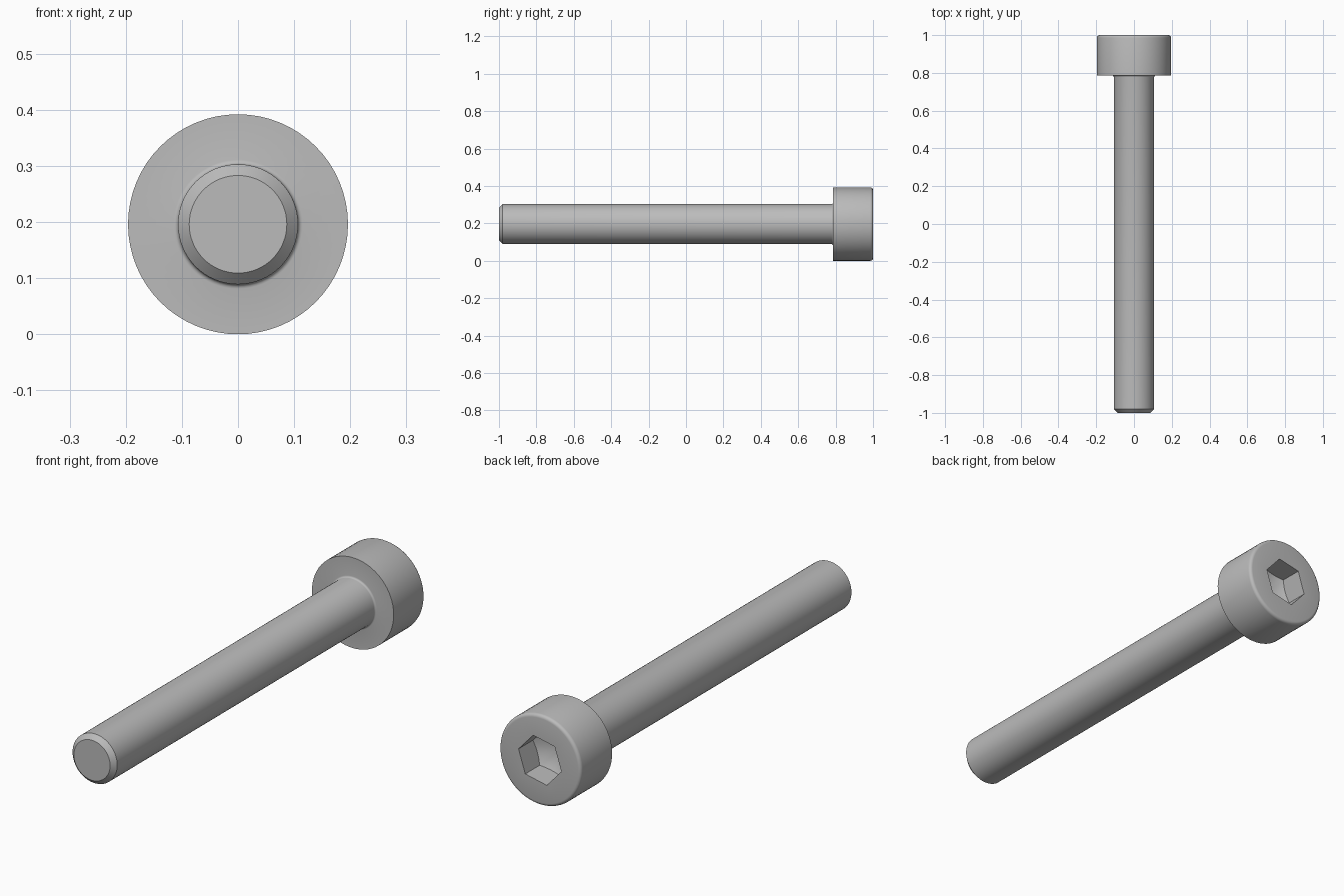
import bpy, bmesh, math
from mathutils import Matrix, Vector

cube = bpy.data.objects.get("Cube")
if cube:
    bpy.data.objects.remove(cube, do_unlink=True)

HEAD_R, SHANK_R = 0.196, 0.107
HEAD_Y, TOP_Y = 0.786, 1.0
AXIS = Vector((0, 0, HEAD_R))

steel = bpy.data.materials.new("steel grey")
steel.use_nodes = True
colour = (0.5, 0.5, 0.5, 1)
steel.diffuse_color = colour
steel.node_tree.nodes["Principled BSDF"].inputs["Base Color"].default_value = colour


def lathe(name, profile, sides):
    """Closed solid turned about the bolt axis from (radius, y) points."""
    bm = bmesh.new()
    verts = [bm.verts.new(AXIS + Vector((r, y, 0))) for r, y in profile]
    edges = [bm.edges.new(pair) for pair in zip(verts, verts[1:])]
    bmesh.ops.spin(bm, geom=verts + edges, cent=AXIS, axis=(0, 1, 0),
                   angle=math.tau, steps=sides, use_merge=True)
    bmesh.ops.remove_doubles(bm, verts=bm.verts, dist=1e-5)
    bmesh.ops.recalc_face_normals(bm, faces=bm.faces)
    mesh = bpy.data.meshes.new(name)
    bm.to_mesh(mesh)
    bm.free()
    mesh.materials.append(steel)
    obj = bpy.data.objects.new(name, mesh)
    bpy.context.collection.objects.link(obj)
    return obj


def arc(r, y, radius, start, end, steps=4):
    """Quarter-round profile points about the centre (r, y)."""
    angles = [math.radians(start + (end - start) * i / steps) for i in range(steps + 1)]
    return [(r + radius * math.cos(a), y + radius * math.sin(a)) for a in angles]


def combine(target, cutter, operation):
    mod = target.modifiers.new("cut", "BOOLEAN")
    mod.operation, mod.object, mod.solver = operation, cutter, "EXACT"
    bpy.context.view_layer.objects.active = target
    bpy.ops.object.modifier_apply(modifier=mod.name)
    bpy.data.objects.remove(cutter, do_unlink=True)


# Chamfered tip, shank, under-head fillet and head with a rounded rim
fillet, rim = 0.008, 0.014
profile = [(0, -1), (0.087, -1), (SHANK_R, -0.98)]
profile += arc(SHANK_R + fillet, HEAD_Y - fillet, fillet, 180, 90)
profile += [(HEAD_R, HEAD_Y)]
profile += arc(HEAD_R - rim, TOP_Y - rim, rim, 0, 90)
profile += [(0, TOP_Y)]
bolt = lathe("socket_head_bolt", profile, 64)

# Hexagonal socket with a conical drill-point floor
depth, key_r = 0.093, 0.105
socket = lathe("socket_cutter", [(0, 0.7), (key_r, 0.7), (key_r, 1.1), (0, 1.1)], 6)
turn = Matrix.Translation(AXIS) @ Matrix.Rotation(math.radians(-12), 4, "Y") @ Matrix.Translation(-AXIS)
socket.data.transform(turn)
drill = lathe("drill_cutter", [(0, TOP_Y - depth - 0.06), (key_r + 0.01, TOP_Y - depth),
                               (key_r + 0.01, 1.2), (0, 1.2)], 48)
combine(socket, drill, "INTERSECT")
combine(bolt, socket, "DIFFERENCE")

# Smooth shading with crisp machined edges
bpy.ops.object.select_all(action="DESELECT")
bolt.select_set(True)
bpy.context.view_layer.objects.active = bolt
bpy.ops.object.shade_smooth_by_angle(angle=math.radians(28))
